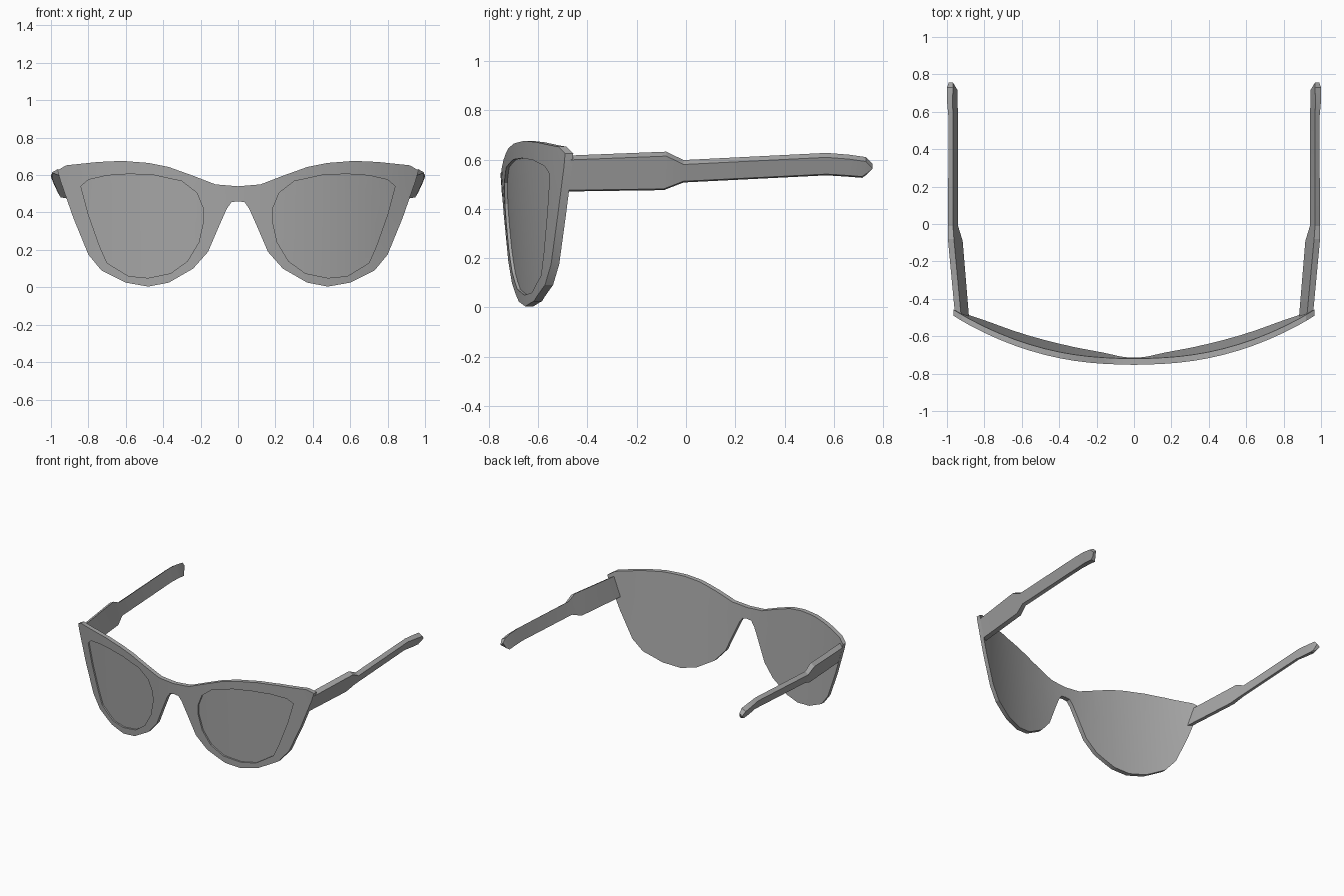
import bpy, bmesh, math

if "Cube" in bpy.data.objects:
    bpy.data.objects.remove(bpy.data.objects["Cube"])

grey = bpy.data.materials.new("grey")
grey.diffuse_color = (0.4, 0.4, 0.4, 1)
grey.use_nodes = True
grey.node_tree.nodes["Principled BSDF"].inputs["Base Color"].default_value = grey.diffuse_color

STEP = 0.08      # width of the facets along the curved front
THICK = 0.033    # frame thickness
RECESS = 0.012   # depth of the lens faces


def bend(x, z):
    """Front surface depth: faceted wrap-around curve plus a slight lean."""
    R = 1.87
    arc = lambda t: -0.757 + R - math.sqrt(R * R - t * t)
    i = math.floor(x / STEP)
    f = x / STEP - i
    return arc(i * STEP) * (1 - f) + arc((i + 1) * STEP) * f + 0.07 * (0.6 - z)


def finish(bm, name):
    bmesh.ops.recalc_face_normals(bm, faces=bm.faces)
    me = bpy.data.meshes.new(name)
    bm.to_mesh(me)
    bm.free()
    me.materials.append(grey)
    ob = bpy.data.objects.new(name, me)
    bpy.context.collection.objects.link(ob)
    bpy.ops.object.select_all(action='DESELECT')
    ob.select_set(True)
    bpy.context.view_layer.objects.active = ob
    bpy.ops.object.shade_smooth_by_angle(angle=math.radians(20))
    return ob


# Right half of the frame outline, from the top centre round to the nose
half = [(0, .54), (.12, .55), (.25, .6), (.37, .643), (.48, .665), (.62, .676),
        (.75, .67), (.92, .652), (.965, .625), (.95, .57), (.88, .37),
        (.8, .175), (.73, .09), (.6, .025), (.48, .004), (.37, .025),
        (.24, .1), (.16, .19), (.1, .33), (.06, .42), (.035, .455), (0, .46)]
outline = half + [(-x, z) for x, z in half[-2:0:-1]]
lens = [(.84, .54), (.8, .575), (.7, .598), (.58, .606), (.45, .6), (.3, .567),
        (.22, .505), (.185, .42), (.185, .35), (.21, .24), (.27, .14),
        (.36, .075), (.48, .05), (.585, .06), (.7, .13), (.74, .22), (.8, .39)]
lenses = [lens, [(-x, z) for x, z in lens]]

# Frame front: built flat, sliced into strips, then bent
bm = bmesh.new()


def loop(pts, y):
    vs = [bm.verts.new((x, y, z)) for x, z in pts]
    return vs, [bm.edges.new((vs[i - 1], vs[i])) for i in range(len(vs))]


def wall(a, b):
    for i in range(len(a)):
        bm.faces.new((a[i - 1], a[i], b[i], b[i - 1]))


front, rim = loop(outline, 0)
back, back_edges = loop(outline, THICK)
holes = []
for pts in lenses:
    edge, e = loop(pts, 0)
    floor, floor_edges = loop(pts, RECESS)
    rim += e
    holes.append((edge, floor, floor_edges))
bmesh.ops.triangle_fill(bm, edges=rim, use_beauty=True)
bmesh.ops.triangle_fill(bm, edges=back_edges, use_beauty=True)
wall(front, back)
for edge, floor, floor_edges in holes:
    bmesh.ops.triangle_fill(bm, edges=floor_edges, use_beauty=True)
    wall(edge, floor)
for i in range(-12, 13):
    bmesh.ops.bisect_plane(bm, geom=bm.verts[:] + bm.edges[:] + bm.faces[:], dist=1e-5,
                           plane_co=(i * STEP, 0, 0), plane_no=(1, 0, 0))
for v in bm.verts:
    v.co.y += bend(v.co.x, v.co.z)
finish(bm, "frame_front")

# Temple arms: leaning four-sided section lofted along y
# stations: y at top, y at bottom, top z, bottom z, outer x, thickness
stations = [(-.485, -.51, .616, .47, .957, .032), (-.08, -.09, .632, .476, .995, .032),
            (-.01, -.01, .598, .507, .994, .026), (.57, .57, .627, .536, .992, .024),
            (.66, .65, .62, .531, 1.0, .03), (.73, .715, .61, .526, 1.0, .032),
            (.757, .735, .582, .54, .99, .022)]
for side, name in ((1, "right_temple_arm"), (-1, "left_temple_arm")):
    bm = bmesh.new()
    rings = []
    for yt, yb, zt, zb, xo, t in stations:
        lean = 0.3 * (zt - zb)
        sec = [(xo, yt, zt - .018), (xo - t, yt, zt),
               (xo - t - lean, yb, zb), (xo - lean, yb, zb + .005)]
        rings.append([bm.verts.new((side * x, y, z)) for x, y, z in sec])
    for a, b in zip(rings, rings[1:]):
        wall(a, b)
    bm.faces.new(rings[0])
    bm.faces.new(rings[-1])
    finish(bm, name)
